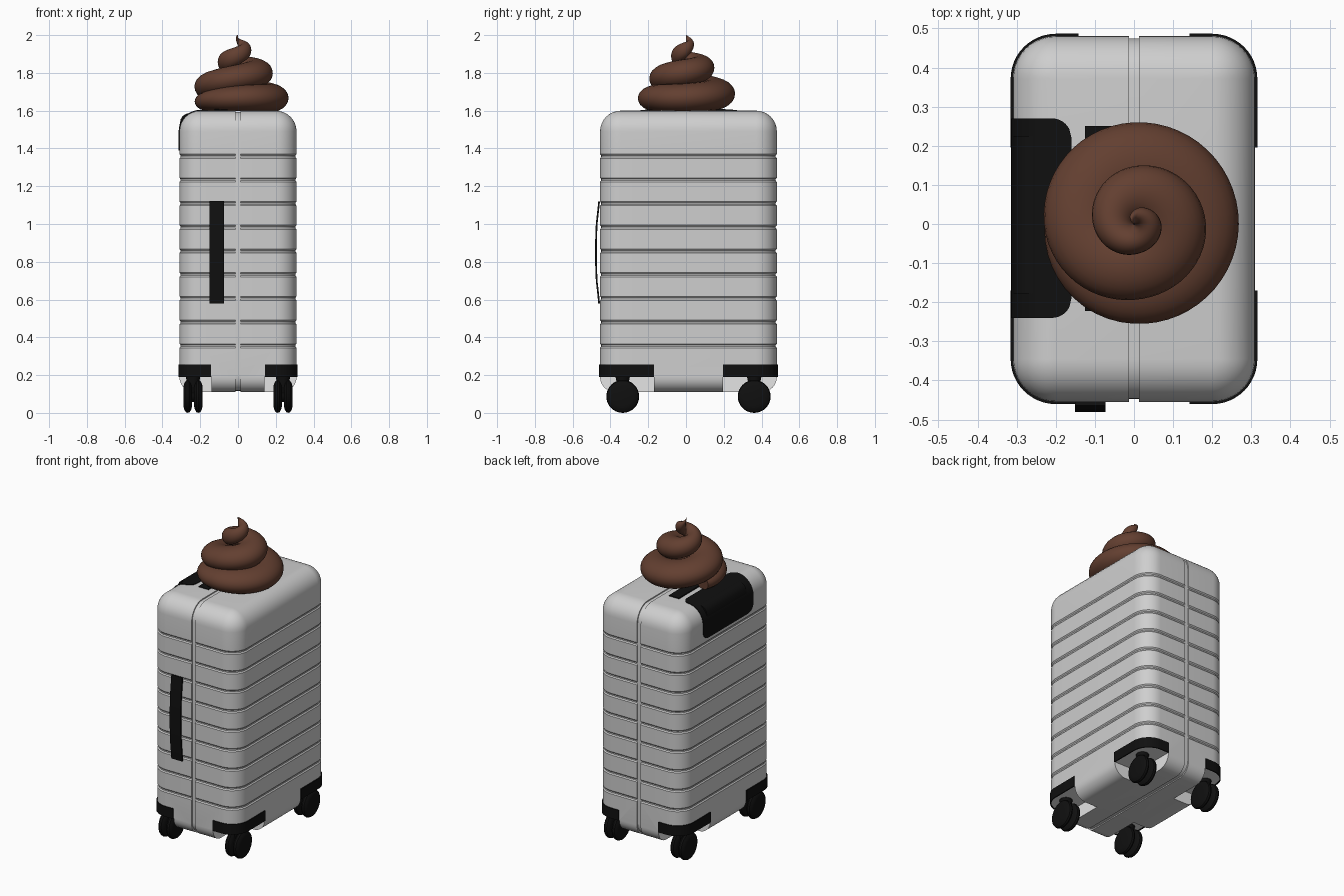
import bpy, bmesh, math
from mathutils import Vector

if "Cube" in bpy.data.objects:
    bpy.data.objects.remove(bpy.data.objects["Cube"])

YC = 0.013                       # centre of the case in y
HX, HY, RAD = 0.31, 0.468, 0.11  # case half sizes and corner radius


def material(name, rgb):
    m = bpy.data.materials.new(name)
    m.diffuse_color = (*rgb, 1)
    m.use_nodes = True
    m.node_tree.nodes["Principled BSDF"].inputs["Base Color"].default_value = m.diffuse_color
    return m


GREY = material("light_grey_shell", (0.62, 0.62, 0.62))
PALE = material("pale_wheel_well", (0.78, 0.78, 0.78))
BLACK = material("black_plastic", (0.005, 0.005, 0.005))
BROWN = material("brown", (0.125, 0.05, 0.03))


def to_object(name, bm, *mats):
    bmesh.ops.recalc_face_normals(bm, faces=bm.faces[:])
    me = bpy.data.meshes.new(name)
    bm.to_mesh(me)
    bm.free()
    for m in mats:
        me.materials.append(m)
    ob = bpy.data.objects.new(name, me)
    bpy.context.collection.objects.link(ob)
    return ob


def finish(ob, angle=35):
    """Apply the modifiers and shade smooth with sharp edges kept."""
    if ob.modifiers:
        dg = bpy.context.evaluated_depsgraph_get()
        me = bpy.data.meshes.new_from_object(ob.evaluated_get(dg))
        ob.modifiers.clear()
        ob.data = me
    ob.data.shade_smooth()
    ob.data.set_sharp_from_angle(angle=math.radians(angle))
    return ob


def loft(rings):
    """Closed rings of points joined in order, both ends capped."""
    bm = bmesh.new()
    rows = [[bm.verts.new(p) for p in r] for r in rings]
    n = len(rows[0])
    for a, b in zip(rows, rows[1:]):
        for i in range(n):
            j = (i + 1) % n
            bm.faces.new((a[i], a[j], b[j], b[i]))
    bm.faces.new(rows[0])
    bm.faces.new(rows[-1])
    bmesh.ops.remove_doubles(bm, verts=bm.verts[:], dist=1e-5)
    return bm


def strip(name, pts, widths, axis, thick):
    """A band that follows points, given half widths along an axis."""
    bm = bmesh.new()
    ax = Vector(axis)
    rows = [(bm.verts.new(Vector(p) - ax * w), bm.verts.new(Vector(p) + ax * w))
            for p, w in zip(pts, widths)]
    for a, b in zip(rows, rows[1:]):
        bm.faces.new((a[0], a[1], b[1], b[0]))
    ob = to_object(name, bm, BLACK)
    mod = ob.modifiers.new("thickness", 'SOLIDIFY')
    mod.thickness, mod.offset = thick, 0
    return finish(ob)


# ---- case shell
def outline(inset, z, n=10):
    pts = []
    r = max(RAD - inset, 0)
    for k, (sx, sy) in enumerate(((1, 1), (-1, 1), (-1, -1), (1, -1))):
        for i in range(n + 1):
            a = (k + i / n) * math.pi / 2
            pts.append((sx * (HX - RAD) + r * math.cos(a),
                        YC + sy * (HY - RAD) + r * math.sin(a), z))
    return pts


def block(extra, grooves):
    z0, z1, rb, rt, n = 0.11 + extra, 1.6 - extra, 0.08, 0.11 - extra, 8
    quarter = [i / n * math.pi / 2 for i in range(n + 1)]
    prof = [(rb * (1 - math.sin(a)), z0 + rb * (1 - math.cos(a))) for a in quarter]
    if grooves:
        for k in range(9):
            z = 0.355 + 0.1255 * k
            prof += [(0, z - 0.011), (0.006, z - 0.004), (0.006, z + 0.004), (0, z + 0.011)]
    prof += [(rt * (1 - math.cos(a)), z1 - rt * (1 - math.sin(a))) for a in quarter]
    return loft([outline(d + extra, z) for d, z in prof])


def cut(bm, x, side):
    bmesh.ops.bisect_plane(bm, geom=bm.verts[:] + bm.edges[:] + bm.faces[:],
                           plane_co=(x, 0, 0), plane_no=(side, 0, 0), clear_inner=True)
    bmesh.ops.holes_fill(bm, edges=bm.edges[:], sides=0)


# wheel wells cut from the lower corners
bm = bmesh.new()
for lo, hi in ((-0.8, -0.17), (0.195, 0.8)):
    vs = bmesh.ops.create_cube(bm, size=1)["verts"]
    for v in vs:
        v.co = (0.14 if v.co.x < 0 else 0.6, lo if v.co.y < 0 else hi,
                -0.2 if v.co.z < 0 else 0.192)
for f in bm.faces:
    f.material_index = 1
cutter = to_object("well_cutter", bm, GREY, PALE)
cutter.hide_render = True

bm = block(0, True)
cut(bm, 0.013, 1)
shell = to_object("case_shell", bm, GREY, PALE)
mod = shell.modifiers.new("wells", 'BOOLEAN')
mod.operation, mod.object, mod.solver = 'DIFFERENCE', cutter, 'EXACT'
shell.modifiers.new("halves", 'MIRROR')
finish(shell)
bpy.data.objects.remove(cutter)

# recessed seam between the halves
bm = block(0.007, False)
cut(bm, -0.02, 1)
cut(bm, 0.02, -1)
finish(to_object("centre_seam", bm, GREY))


# ---- corner guards and twin wheels
def lathe(name, prof, centre, axis):
    rings = []
    for h, r in prof:
        ring = []
        for i in range(32):
            a = i / 32 * math.tau
            u, v = r * math.cos(a), r * math.sin(a)
            ring.append(Vector(centre) + Vector((h, u, v) if axis == 'x' else (u, v, h)))
        rings.append(ring)
    finish(to_object(name, loft(rings), BLACK))


WHEEL = [(-0.022, 0.055), (-0.018, 0.07), (-0.01, 0.083), (0, 0.087),
         (0.01, 0.083), (0.018, 0.07), (0.022, 0.055)]
for sx in (-1, 1):
    for sy in (-1, 1):
        r = RAD + 0.002
        path = [(0.142, HY + 0.002)]
        for i in range(13):
            a = math.pi / 2 * (1 - i / 12)
            path.append((HX - RAD + r * math.cos(a), HY - RAD + r * math.sin(a)))
        path.append((HX + 0.002, 0.183))
        strip("corner_guard", [(sx * x, YC + sy * y, 0.222) for x, y in path],
              [0.033] * len(path), (0, 0, 1), 0.007)
        x, y = sx * 0.238, YC + sy * 0.348
        for off in (-0.028, 0.028):
            lathe("wheel", WHEEL, (x + off, y, 0.087), 'x')
        lathe("wheel_axle", [(-0.03, 0.03), (0.03, 0.03)], (x, y, 0.087), 'x')
        lathe("wheel_stem", [(0.09, 0.022), (0.15, 0.03), (0.2, 0.04)], (x, y, 0), 'z')

# ---- side and top carry straps
side = [(0.58, -0.46), (0.62, -0.464), (0.7, -0.473), (0.78, -0.476),
        (0.92, -0.476), (1.0, -0.473), (1.08, -0.464), (1.12, -0.46)]
strip("side_strap", [(-0.112, y, z) for z, y in side], [0.039] * 8, (1, 0, 0), 0.009)
top = [(-0.222, 1.6), (-0.18, 1.603), (0.0, 1.604), (0.21, 1.603), (0.25, 1.602)]
strip("top_strap", [(-0.09, y, z) for y, z in top], [0.035] * 5, (1, 0, 0), 0.009)

# ---- pull handle housing wrapped over the top left edge
r = RAD + 0.001
flat, arc, down = 0.04, r * math.pi / 2, 0.1
total = flat + arc + down
pts, widths = [], []
for i in range(61):
    t = total * i / 60
    if t < flat:
        p = (-0.16 - t, 0.015, 1.49 + r)
    elif t < flat + arc:
        a = (t - flat) / r
        p = (-0.2 - r * math.sin(a), 0.015, 1.49 + r * math.cos(a))
    else:
        p = (-0.2 - r, 0.015, 1.49 - (t - flat - arc))
    d, c = min(t, total - t), 0.05
    pts.append(p)
    widths.append(0.255 if d >= c else 0.205 + math.sqrt(c * c - (c - d) ** 2))
strip("handle_housing", pts, widths, (0, 1, 0), 0.006)

grip = [(-0.222, 1.592), (-0.25, 1.59), (-0.275, 1.583), (-0.293, 1.572),
        (-0.303, 1.555), (-0.309, 1.525), (-0.312, 1.47), (-0.25, 1.47), (-0.22, 1.53)]
finish(to_object("pull_handle", loft([[(x, y, z) for x, z in grip] for y in (-0.178, 0.225)]), BLACK))

# ---- coiled swirl: angle, outer radius, height, half thickness
COIL = [(-200, 0.225, 1.645, 0.045), (-90, 0.255, 1.665, 0.068), (0, 0.268, 1.667, 0.078),
        (90, 0.26, 1.69, 0.083), (180, 0.23, 1.73, 0.078), (270, 0.194, 1.772, 0.074),
        (360, 0.184, 1.8, 0.074), (450, 0.148, 1.83, 0.066), (540, 0.105, 1.862, 0.056),
        (630, 0.078, 1.892, 0.05), (720, 0.07, 1.922, 0.043), (790, 0.045, 1.952, 0.028),
        (840, 0.022, 1.98, 0.014), (870, 0.006, 1.998, 0.002)]


def smooth(a, b, c, d, t):
    return 0.5 * (2 * b + (c - a) * t + (2 * a - 5 * b + 4 * c - d) * t * t
                  + (3 * b - a - 3 * c + d) * t ** 3)


rings = []
last = len(COIL) - 1
for k in range(last):
    q = [COIL[max(0, min(last, k + o))] for o in (-1, 0, 1, 2)]
    for s in range(14 + (k == last - 1)):
        t = s / 14
        ang = math.radians(q[1][0] + (q[2][0] - q[1][0]) * t)
        rad, z, h = (smooth(*(p[m] for p in q), t) for m in (1, 2, 3))
        w = min(1.4 * h, rad * 0.5)
        ring = []
        for i in range(24):
            a = i / 24 * math.tau
            d = rad - w + w * math.cos(a)
            ring.append((d * math.cos(ang), d * math.sin(ang), max(z + h * math.sin(a), 1.598)))
        rings.append(ring)
finish(to_object("coiled_swirl", loft(rings), BROWN), 60)
